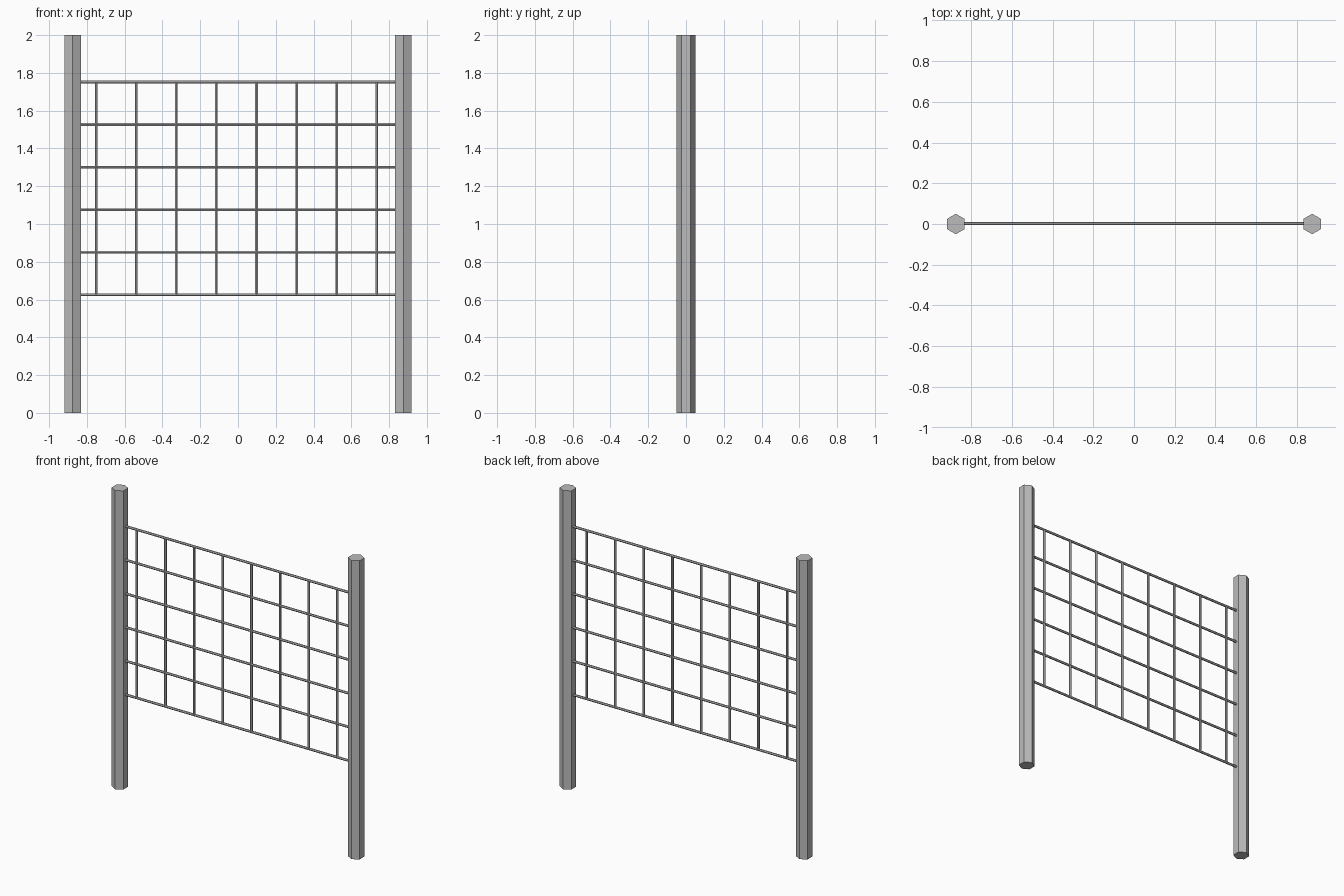
import bpy
import math
from mathutils import Matrix

if "Cube" in bpy.data.objects:
    bpy.data.objects.remove(bpy.data.objects["Cube"], do_unlink=True)

POST_X = 0.875
RAIL_LOW, RAIL_HIGH, RAILS = 0.625, 1.752, 6
BAR_LEFT, BAR_RIGHT, BARS = -0.751, 0.735, 8
WIRE = 0.008

steel = bpy.data.materials.new("grey_steel")
steel.use_nodes = True
grey = (0.5, 0.5, 0.5, 1)
steel.diffuse_color = grey
steel.node_tree.nodes["Principled BSDF"].inputs["Base Color"].default_value = grey


def hex_rod(name, centre, radius, length, along_x=False):
    """Flat-sided six-sided rod, upright or lying along x."""
    bpy.ops.mesh.primitive_cylinder_add(vertices=6, radius=radius, depth=length)
    rod = bpy.context.object
    rod.name = name
    if along_x:
        rod.data.transform(Matrix.Rotation(math.pi / 2, 4, "Y"))
    rod.location = centre
    rod.data.materials.append(steel)
    return rod


# Posts
for side, x in (("right", -POST_X), ("left", POST_X)):
    hex_rod(f"{side}_post", (x, 0, 1), 0.05, 2)

# Horizontal wires running from post to post
for i in range(RAILS):
    z = RAIL_LOW + (RAIL_HIGH - RAIL_LOW) * i / (RAILS - 1)
    hex_rod(f"horizontal_wire_{i + 1}", (0, 0.002, z), WIRE, 2 * POST_X, along_x=True)

# Vertical wires between the lowest and highest horizontal wire
for i in range(BARS):
    x = BAR_LEFT + (BAR_RIGHT - BAR_LEFT) * i / (BARS - 1)
    hex_rod(f"vertical_wire_{i + 1}", (x, 0.002, (RAIL_LOW + RAIL_HIGH) / 2),
            WIRE, RAIL_HIGH - RAIL_LOW)
